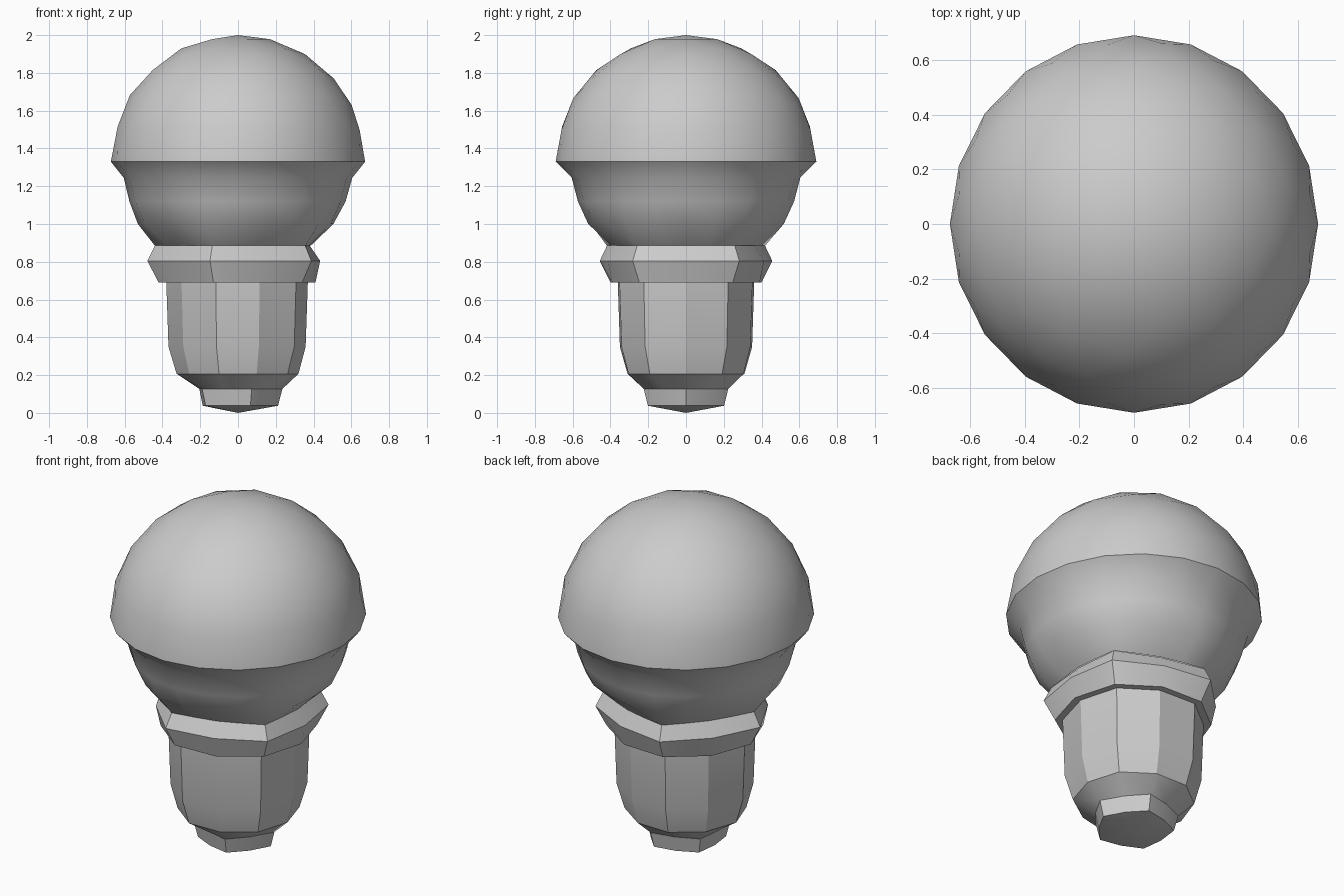
import bpy
import bmesh
from math import cos, sin, tau, radians

cube = bpy.data.objects.get("Cube")
if cube:
    bpy.data.objects.remove(cube, do_unlink=True)

grey = bpy.data.materials.new("light_grey")
grey.use_nodes = True
colour = (0.6, 0.6, 0.6, 1)
grey.diffuse_color = colour
grey.node_tree.nodes["Principled BSDF"].inputs["Base Color"].default_value = colour


def finish(name, bm):
    """Turn a bmesh into a grey object, smooth except at sharp edges."""
    bmesh.ops.recalc_face_normals(bm, faces=bm.faces)
    mesh = bpy.data.meshes.new(name)
    bm.to_mesh(mesh)
    bm.free()
    mesh.materials.append(grey)
    obj = bpy.data.objects.new(name, mesh)
    bpy.context.collection.objects.link(obj)
    bpy.ops.object.select_all(action='DESELECT')
    obj.select_set(True)
    bpy.context.view_layer.objects.active = obj
    bpy.ops.object.shade_smooth_by_angle(angle=radians(30))


def ring(bm, sides, z, corner, side, between=1.0, stretch=1.0):
    """Five-lobed ring: corner radius at the lobes, side radius halfway."""
    verts = []
    for i in range(sides):
        a = tau * i / sides
        r = (corner + side) / 2 - (corner - side) / 2 * cos(5 * a)
        if sides == 20 and i % 2:
            r *= between
        verts.append(bm.verts.new((r * cos(a), r * sin(a) * stretch, z)))
    return verts


def shell(name, sides, rings, cap_top=False, cap_bottom=False, tip=None):
    """Skin a stack of rings from top to bottom, with optional closed ends."""
    bm = bmesh.new()
    loops = [ring(bm, sides, *r) for r in rings]
    for upper, lower in zip(loops, loops[1:]):
        for i in range(sides):
            j = (i + 1) % sides
            bm.faces.new((upper[i], upper[j], lower[j], lower[i]))
    if cap_top:
        bm.faces.new(loops[0])
    if cap_bottom:
        bm.faces.new(loops[-1])
    if tip is not None:
        end = bm.verts.new((0, 0, tip))
        for i in range(sides):
            bm.faces.new((loops[-1][i], loops[-1][(i + 1) % sides], end))
    finish(name, bm)


# Globe dome: upper half of an icosphere
RX, RY, RIM = 0.673, 0.69, 1.33
bm = bmesh.new()
bmesh.ops.create_icosphere(bm, subdivisions=3, radius=1)
bmesh.ops.delete(bm, geom=[v for v in bm.verts if v.co.z < -0.01], context='VERTS')
for v in bm.verts:
    v.co = (v.co.x * RX, v.co.y * RY, RIM + v.co.z * (2 - RIM))
finish("globe_dome", bm)

# Globe underside, turning from round to five-cornered
shell("globe_underside", 20, [
    (RIM, RX, RX, 1, RY / RX),
    (1.245, 0.605, 0.605),
    (1.12, 0.575, 0.57),
    (1.0, 0.53, 0.505),
    (0.885, 0.44, 0.385, 0.955),
])

# Five-cornered collar
shell("collar", 10, [
    (0.885, 0.44, 0.38),
    (0.805, 0.48, 0.435),
    (0.69, 0.42, 0.41),
], cap_top=True, cap_bottom=True)

# Ten-sided socket barrel with its tapered foot
shell("socket_barrel", 10, [
    (0.70, 0.38, 0.37),
    (0.35, 0.368, 0.358),
    (0.207, 0.325, 0.32),
    (0.127, 0.205, 0.235),
], cap_top=True)

# Five-cornered contact with a shallow point
shell("contact_tip", 10, [
    (0.127, 0.205, 0.235),
    (0.038, 0.187, 0.212),
], tip=0.0)
